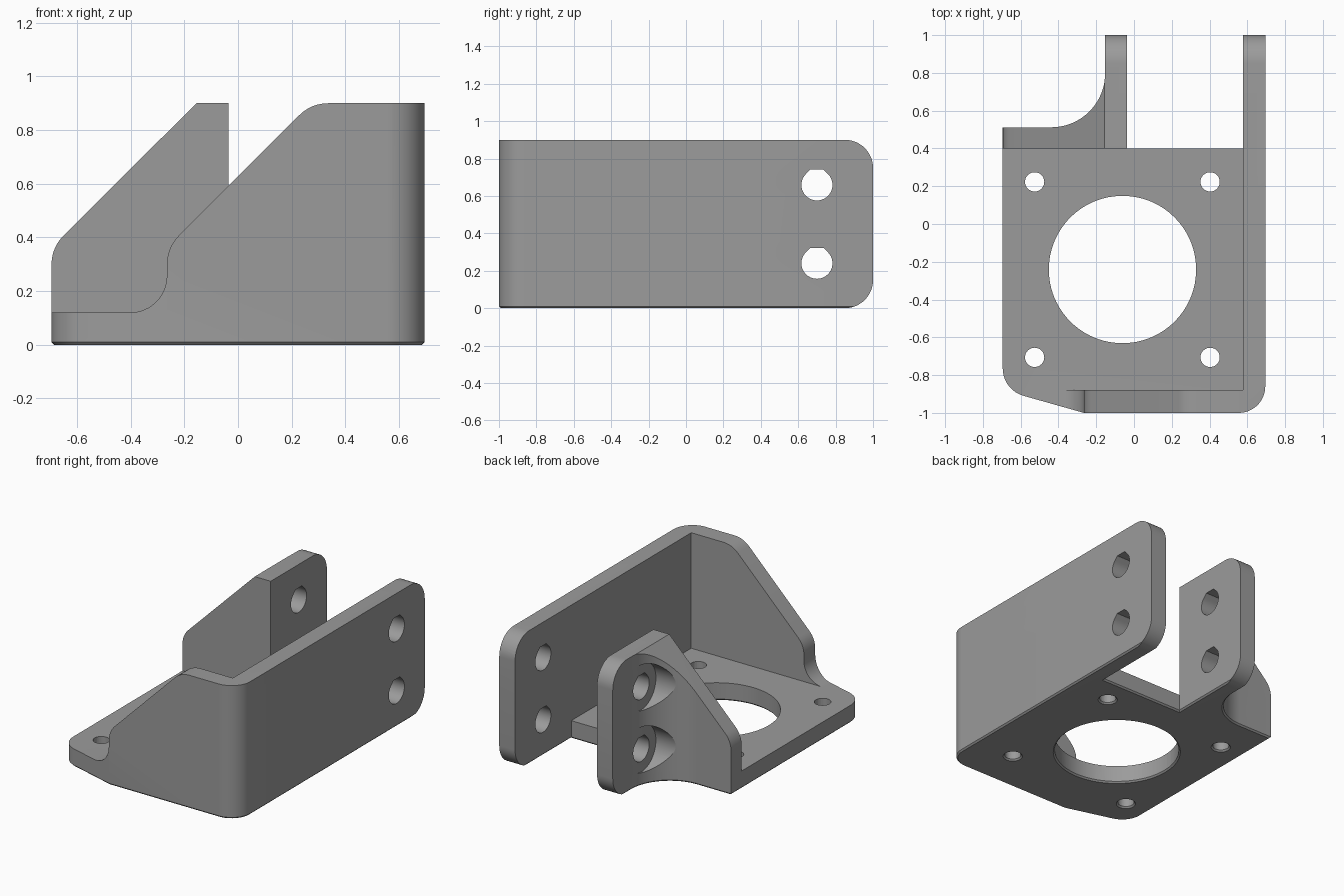
import bpy, bmesh, math
from mathutils import Vector

if "Cube" in bpy.data.objects:
    bpy.data.objects.remove(bpy.data.objects["Cube"])

grey = bpy.data.materials.new("plain grey")
grey.diffuse_color = (0.33, 0.33, 0.33, 1)
grey.use_nodes = True
grey.node_tree.nodes["Principled BSDF"].inputs["Base Color"].default_value = grey.diffuse_color


def arc(cx, cy, r, a0, a1, n=12):
    """Points on an arc, angles in degrees."""
    return [(cx + r * math.cos(math.radians(a0 + (a1 - a0) * i / n)),
             cy + r * math.sin(math.radians(a0 + (a1 - a0) * i / n))) for i in range(n + 1)]


def prism(name, pts, axis, lo, hi, chamfer=0):
    """Extrude a 2D profile along an axis: z takes (x,y), y takes (x,z), x takes (y,z)."""
    place = {"z": lambda a, b, d: (a, b, d), "y": lambda a, b, d: (a, d, b),
             "x": lambda a, b, d: (d, a, b)}[axis]
    bm = bmesh.new()
    face = bm.faces.new([bm.verts.new(place(a, b, lo)) for a, b in pts])
    ext = bmesh.ops.extrude_face_region(bm, geom=[face], use_keep_orig=True)
    moved = [v for v in ext["geom"] if isinstance(v, bmesh.types.BMVert)]
    bmesh.ops.translate(bm, vec=Vector(place(0, 0, hi - lo)), verts=moved)
    bmesh.ops.recalc_face_normals(bm, faces=bm.faces[:])
    if chamfer:
        edges = [e for e in bm.edges if all(abs(v.co.z - lo) < 1e-6 for v in e.verts)]
        bmesh.ops.bevel(bm, geom=edges, offset=chamfer, segments=1, affect="EDGES")
    return finish(name, bm)


def finish(name, bm):
    mesh = bpy.data.meshes.new(name)
    bm.to_mesh(mesh)
    bm.free()
    mesh.materials.append(grey)
    obj = bpy.data.objects.new(name, mesh)
    bpy.context.collection.objects.link(obj)
    return obj


def span(mesh):
    return max((max(abs(c) for c in v.co) for v in mesh.vertices), default=9)


def combine(target, tool, operation):
    """Apply a boolean and remove the tool; nudge the tool if a cut leaks outside."""
    mod = target.modifiers.new("cut", "BOOLEAN")
    mod.operation, mod.solver, mod.object = operation, "EXACT", tool
    if operation == "DIFFERENCE":
        limit = max(abs(v.co.x) for v in target.data.vertices) + 0.001
        for _ in range(5):
            result = target.evaluated_get(bpy.context.evaluated_depsgraph_get()).data
            if max((abs(v.co.x) for v in result.vertices), default=9) <= limit:
                break
            tool.location += Vector((-0.0007, 0.0005, 0.0004))
            bpy.context.view_layer.update()
    bpy.context.view_layer.objects.active = target
    bpy.ops.object.modifier_apply(modifier=mod.name)
    bpy.data.objects.remove(tool, do_unlink=True)


def rect(x0, y0, x1, y1):
    return [(x0, y0), (x1, y0), (x1, y1), (x0, y1)]


W, R = 0.695, 0.15
INNER, SLIT, TAB = 0.577, -0.036, -0.153   # right wall inside, tab inside, tab outside

# Base plate, overshooting the outline that trims it later
body = prism("motor_bracket", rect(-0.8, -1.1, 0.8, 0.45), "z", -0.05, 0.12)

# Right wall
combine(body, prism("right_wall", rect(INNER, -1.1, 0.8, 1.1), "z", -0.04, 0.95), "UNION")

# Front wall with a sloped edge and a fillet down to the base
front = [(0.75, 0.05), (-0.402, 0.05)]
front += arc(-0.402, 0.257, 0.137, -90, 0)
front += arc(-0.265 + R, 0.30, R, 180, 135, 6)
front += arc(0.335, 0.9 - R, R, 135, 90, 6) + [(0.75, 0.9)]
combine(body, prism("front_wall", front, "y", -1.09, -0.88), "UNION")

# Left rear bracket: gusset and tab share one sloped profile
rear = [(0.02, -0.03), (-W, -0.03)] + arc(-W + R, 0.30, R, 180, 135, 6)
rear += [(-0.155, 0.9), (0.02, 0.9)]
combine(body, prism("rear_gusset", rear, "y", 0.4, 1.08), "UNION")

# Plan outline with chamfered bottom edges
plan = [(-W, 0.512)]
plan += arc(-W + R, -0.765, R, 180, 253, 9)
plan += [(-0.265, -1.0)] + arc(W - 0.14, -0.86, 0.14, -90, 0)
plan += [(W, 1.0), (INNER, 1.0), (INNER, 0.4), (SLIT, 0.4), (SLIT, 1.0), (TAB, 1.0)]
plan += arc(TAB - 0.285, 0.797, 0.285, 0, -90, 20)
combine(body, prism("outline_trim", plan, "z", 0, 1.2, 0.01), "INTERSECT")

# Side outline with rounded rear corners
side = [(-1.3, -0.2), (0.6, -0.2), (0.6, 0)] + arc(1 - R, R, R, -90, 0)
side += arc(1 - R, 0.9 - R, R, 0, 90) + [(-1.3, 0.9)]
side[2] = (0.6, -0.0005)
combine(body, prism("side_trim", side, "x", -1.5, 1.5), "INTERSECT")

# Screw-head pockets on the left tab, cutting into the fillet
for z in (0.24, 0.66):
    pocket = arc(0.70, z, 0.155, 0, 360, 48)[:-1]
    combine(body, prism("head_pocket", pocket, "x", -0.95, TAB - 0.004), "DIFFERENCE")

# Flat-topped mounting holes through both walls
for z in (0.24, 0.659):
    r, y = 0.083, 0.70
    k = r * (math.sqrt(2) - 1)
    drop = arc(y, z, r, 135, 405, 30) + [(y + k, z + r), (y - k, z + r)]
    combine(body, prism("mount_hole", drop, "x", -0.9, 0.9), "DIFFERENCE")

# Motor opening and four screw holes, chamfered underneath
holes = [(-0.061, -0.241, 0.39, 96)]
holes += [(x, y, 0.051, 32) for x in (-0.526, 0.403) for y in (-0.706, 0.223)]
for x, y, r, n in holes:
    circle = arc(x, y, r, 0, 360, n)[:-1]
    combine(body, prism("hole", circle, "z", -0.1, 0.3), "DIFFERENCE")
    bm = bmesh.new()
    bmesh.ops.create_cone(bm, cap_ends=True, segments=n, radius1=r + 0.02,
                          radius2=r - 0.01, depth=0.03)
    bmesh.ops.translate(bm, vec=(x, y, 0.005), verts=bm.verts[:])
    combine(body, finish("hole_chamfer", bm), "DIFFERENCE")

# Smooth the rounded surfaces, keep hard edges
bpy.ops.object.select_all(action="DESELECT")
body.select_set(True)
bpy.context.view_layer.objects.active = body
bpy.ops.object.shade_smooth_by_angle(angle=math.radians(25))
